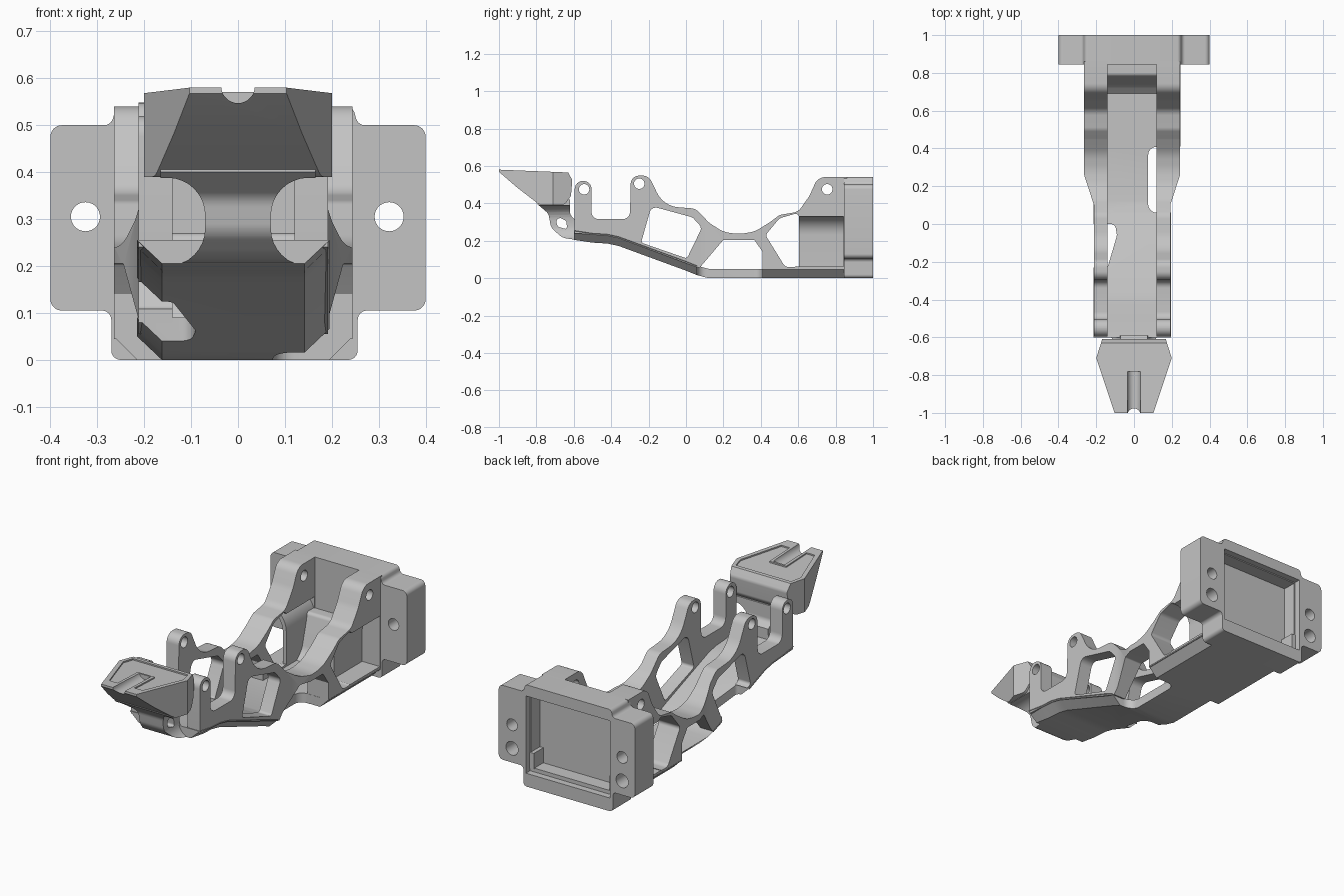
import bpy, bmesh, math
from mathutils import Vector

cube = bpy.data.objects.get("Cube")
if cube:
    bpy.data.objects.remove(cube)

grey = bpy.data.materials.new("matte_grey")
grey.use_nodes = True
TONE = (0.55, 0.55, 0.55, 1)
grey.diffuse_color = TONE
grey.node_tree.nodes["Principled BSDF"].inputs["Base Color"].default_value = TONE
CX = -0.01  # the frame's own centre line


def add(name, bm):
    bmesh.ops.recalc_face_normals(bm, faces=bm.faces)
    mesh = bpy.data.meshes.new(name)
    bm.to_mesh(mesh)
    bm.free()
    ob = bpy.data.objects.new(name, mesh)
    bpy.context.collection.objects.link(ob)
    mesh.materials.append(grey)
    return ob


def fillet(points, steps=8):
    """Round the corners of a polygon of (u, v[, radius])."""
    out, n = [], len(points)
    for i, p in enumerate(points):
        c = Vector(p[:2])
        r = p[2] if len(p) > 2 else 0
        if not r:
            out.append(c)
            continue
        a, b = Vector(points[i - 1][:2]) - c, Vector(points[(i + 1) % n][:2]) - c
        half = a.angle(b) / 2
        t = min(r / math.tan(half), 0.97 * a.length, 0.97 * b.length)
        r = t * math.tan(half)
        mid = c + (a.normalized() + b.normalized()).normalized() * (r / math.sin(half))
        s, e = c + a.normalized() * t - mid, c + b.normalized() * t - mid
        turn = math.atan2(s.x * e.y - s.y * e.x, s.dot(e))
        for k in range(steps + 1):
            w = turn * k / steps
            out.append(mid + Vector((s.x * math.cos(w) - s.y * math.sin(w),
                                     s.x * math.sin(w) + s.y * math.cos(w))))
    return out


def prism(name, points, axis, lo, hi):
    """Extrude a rounded profile along x (y,z), y (x,z) or z (x,y)."""
    place = {"x": lambda u, v, d: (d, u, v), "y": lambda u, v, d: (u, d, v),
             "z": lambda u, v, d: (u, v, d)}[axis]
    bm = bmesh.new()
    pts = fillet(points)
    rings = [[bm.verts.new(place(p.x, p.y, d)) for p in pts] for d in (lo, hi)]
    bm.faces.new(rings[0])
    bm.faces.new(rings[1][::-1])
    for i in range(len(pts)):
        bm.faces.new((rings[0][i - 1], rings[0][i], rings[1][i], rings[1][i - 1]))
    return add(name, bm)


def rect(u0, u1, v0, v1, r=0):
    return [(u0, v0, r), (u1, v0, r), (u1, v1, r), (u0, v1, r)]


def disc(name, u, v, r, axis, lo, hi, n=28):
    ring = [(u + r * math.cos(k * math.tau / n), v + r * math.sin(k * math.tau / n))
            for k in range(n)]
    return prism(name, ring, axis, lo, hi)


def combine(ob, tool, how="DIFFERENCE"):
    mod = ob.modifiers.new("cut", "BOOLEAN")
    mod.operation, mod.object, mod.solver = how, tool, "EXACT"
    dg = bpy.context.evaluated_depsgraph_get()
    mesh = bpy.data.meshes.new_from_object(ob.evaluated_get(dg))
    ob.modifiers.clear()
    ob.data = mesh
    bpy.data.objects.remove(tool)


def loft_floor(name, stations, w0, w1):
    """Plate with chamfered lower sides following (y, z) stations."""
    bm = bmesh.new()
    rings = [[bm.verts.new((CX + x, y, z + h)) for x, h in
              ((-w0, 0), (w0, 0), (w1, 0.05), (-w1, 0.05))] for y, z in stations]
    for a, b in zip(rings, rings[1:]):
        for i in range(4):
            bm.faces.new((a[i - 1], a[i], b[i], b[i - 1]))
    bm.faces.new(rings[0])
    bm.faces.new(rings[-1])
    return add(name, bm)


# Floor, with a notch on each side
LEFT_NOTCH = rect(0.075, 0.3, 0.06, 0.409, 0.045)
RIGHT_NOTCH = [(-0.3, -0.23), (-0.14, -0.23, 0.02), (-0.09, -0.06, 0.05), (-0.1, 0, 0.03), (-0.3, 0)]
front_floor = loft_floor("front_floor", [(-0.6, 0.205), (-0.5, 0.19), (-0.42, 0.185),
                         (-0.36, 0.172), (0, 0.04), (0.06, 0.016), (0.12, 0), (0.41, 0)], 0.152, 0.205)
for outline in (LEFT_NOTCH, RIGHT_NOTCH):
    combine(front_floor, prism("notch", outline, "z", -0.1, 0.4))
loft_floor("rear_floor", [(0.41, 0), (0.86, 0)], 0.205, 0.255)

# Side walls: profile limited by the plan outline, then windows and pin holes
WALL = [(-0.595, 0.24), (-0.595, 0.52, 0.044), (-0.505, 0.52, 0.044), (-0.505, 0.315, 0.04),
        (-0.3, 0.315, 0.04), (-0.295, 0.548, 0.045), (-0.2, 0.548, 0.05), (-0.12, 0.385, 0.14),
        (0.05, 0.372, 0.06), (0.125, 0.295, 0.1), (0.2, 0.247, 0.15), (0.285, 0.235, 0.2),
        (0.37, 0.25, 0.15), (0.45, 0.3, 0.1), (0.5, 0.338, 0.05), (0.6, 0.355, 0.06),
        (0.66, 0.44, 0.15), (0.705, 0.54, 0.06), (0.86, 0.54), (0.86, 0.045), (0.41, 0.045),
        (0.1, 0.045), (0, 0.08), (-0.36, 0.215), (-0.42, 0.228)]
WINDOWS = [
    [(-0.24, 0.19, 0.015), (-0.185, 0.385, 0.035), (0.035, 0.325, 0.04), (0.085, 0.27, 0.03),
     (0.005, 0.105, 0.015)],
    [(0.06, 0.04), (0.2, 0.205, 0.01), (0.365, 0.205, 0.01), (0.41, 0.14), (0.41, 0.04)],
    [(0.425, 0.23, 0.02), (0.5, 0.32, 0.04), (0.605, 0.35, 0.02), (0.605, 0.06, 0.03), (0.53, 0.06, 0.03)],
    rect(0.59, 0.842, 0.062, 0.33)]
# Thin rear bay panel: a quarter pipe, hollow on its outer face
PANEL = [(0.13, 0.05), (0.15, 0.05), (0.15, 0.331, 0.1), (0.253, 0.331), (0.253, 0.355),
         (0.13, 0.355, 0.12)]
for side, sx in (("left", 1), ("right", -1)):
    wall = prism(side + "_wall", WALL, "x", CX + sx * 0.1, CX + sx * 0.3)
    plan = [(0.13, -0.7), (0.202, -0.7), (0.202, 0.1), (0.254, 0.26), (0.254, 0.9), (0.13, 0.9)]
    combine(wall, prism("plan", [(CX + sx * x, y) for x, y in plan], "z", -0.1, 0.7), "INTERSECT")
    for hole in WINDOWS:
        combine(wall, prism("window", hole, "x", -0.5, 0.5))
    for y, z in ((-0.545, 0.475), (-0.25, 0.505), (0.755, 0.475)):
        combine(wall, disc("pin_hole", y, z, 0.028, "x", -0.5, 0.5))
    combine(wall, prism("notch", RIGHT_NOTCH, "z", -0.1, 0.18))
    prism(side + "_bay_panel", [(CX + sx * p[0], *p[1:]) for p in PANEL], "y", 0.605, 0.86)

# Concave ramp between the walls up to the mounting block
prism("rear_ramp", [(0.86, 0.04), (0.68, 0.04), (0.735, 0.09, 0.08), (0.785, 0.27, 0.02), (0.86, 0.27)],
      "x", CX - 0.135, CX + 0.135)

# Mounting block: body with two flanges, rear pocket and screw holes
OUTLINE = [(-0.27, 0, 0.02), (0.255, 0, 0.02), (0.255, 0.105, 0.02), (0.4, 0.105, 0.025),
           (0.4, 0.5, 0.025), (0.255, 0.5, 0.02), (0.245, 0.54, 0.02), (-0.26, 0.54, 0.02),
           (-0.27, 0.5, 0.02), (-0.4, 0.5, 0.025), (-0.4, 0.105, 0.025), (-0.27, 0.105, 0.02)]
block = prism("mounting_block", OUTLINE, "y", 0.845, 1)
combine(block, prism("rim", rect(-0.255, 0.24, 0.07, 0.48), "y", 0.965, 1.1))
combine(block, prism("pocket", rect(-0.25, 0.235, 0.09, 0.475), "y", 0.89, 1.1))
for x in (-0.325, 0.322):
    combine(block, disc("screw_hole", x, 0.305, 0.031, "y", 0.7, 1.1))
    combine(block, disc("blind_hole", x, 0.18, 0.036, "y", 0.92, 1.1))
for x in (-0.255, 0.215):
    prism("pocket_tab", rect(x, x + 0.025, 0.085, 0.17), "y", 0.88, 0.97)

# Curved neck, waisted in front and open at the sides
neck = prism("neck", [(-0.59, 0.205), (-0.66, 0.215, 0.08), (-0.722, 0.27, 0.06), (-0.735, 0.345, 0.05),
                      (-0.8, 0.4), (-0.8, 0.42), (-0.62, 0.42), (-0.62, 0.34, 0.03), (-0.59, 0.31)],
             "x", -0.165, 0.165)
for sx in (1, -1):
    combine(neck, prism("waist", rect(*sorted((sx * 0.07, sx * 0.3)), 0.2, 0.388, 0.08),
                        "y", -0.9, -0.5))
combine(neck, prism("slot", [(-0.71, 0.345, 0.02), (-0.64, 0.305, 0.01), (-0.635, 0.26, 0.01),
                             (-0.685, 0.275, 0.02)], "x", -0.5, 0.5))

# Wedge tip: side profile within a tapered plan
tip = prism("tip", [(-1, 0.58), (-1, 0.568), (-0.9, 0.482), (-0.78, 0.39, 0.06), (-0.65, 0.39, 0.04),
                    (-0.615, 0.44, 0.03), (-0.608, 0.525, 0.03), (-0.63, 0.565)], "x", -0.3, 0.3)
combine(tip, prism("tip_plan", [(-0.1, -1.01), (0.1, -1.01), (0.2, -0.71), (0.165, -0.6),
                                (-0.165, -0.6), (-0.2, -0.71)], "z", 0.3, 0.7), "INTERSECT")
combine(tip, disc("groove", 0, 0.583, 0.036, "y", -1.1, -0.78))
RECESS = [(-0.05, -0.94), (-0.05, -0.77), (0.05, -0.77), (0.05, -0.94), (0.098, -0.94),
          (0.177, -0.71), (0.162, -0.65), (-0.162, -0.65), (-0.177, -0.71), (-0.098, -0.94)]
floor_z = [(-0.95, 0.571), (-0.64, 0.558), (-0.64, 0.65), (-0.95, 0.65)]
cutter = prism("recess", RECESS, "z", 0.5, 0.7)
combine(cutter, prism("recess_depth", floor_z, "x", -0.3, 0.3), "INTERSECT")
combine(tip, cutter)

# Crisp edges, smooth rounds
for ob in bpy.context.scene.objects:
    ob.select_set(ob.type == "MESH")
    bpy.context.view_layer.objects.active = ob
bpy.ops.object.shade_smooth_by_angle(angle=math.radians(30))
